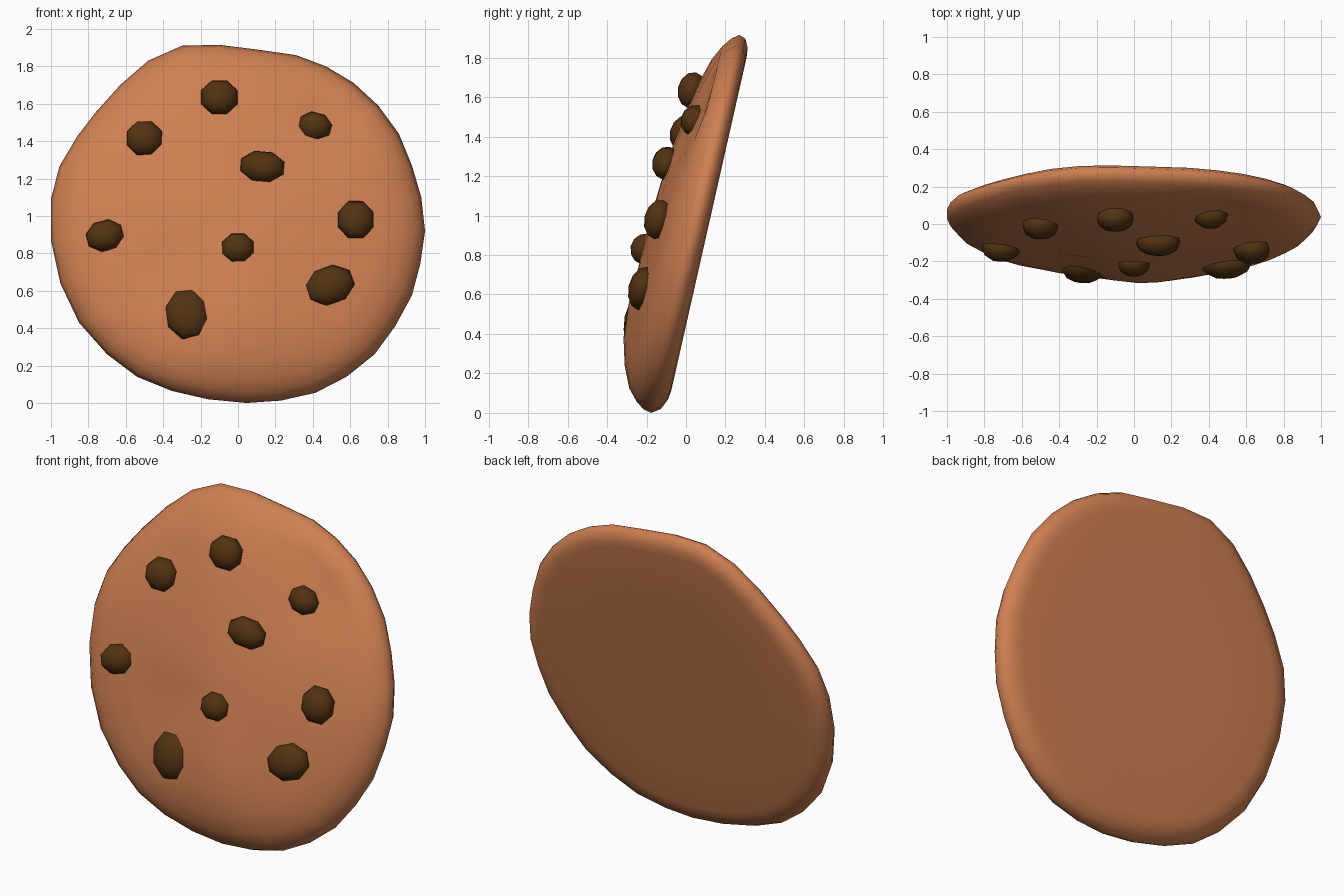
import bpy, bmesh, math
from mathutils import Matrix, Vector

cube = bpy.data.objects.get("Cube")
if cube:
    bpy.data.objects.remove(cube, do_unlink=True)


def material(name, rgb):
    mat = bpy.data.materials.new(name)
    mat.use_nodes = True
    mat.diffuse_color = (*rgb, 1)
    mat.node_tree.nodes["Principled BSDF"].inputs["Base Color"].default_value = (*rgb, 1)
    return mat


def finish(bm, name, mat):
    bmesh.ops.recalc_face_normals(bm, faces=bm.faces[:])
    for face in bm.faces:
        face.smooth = True
    mesh = bpy.data.meshes.new(name)
    bm.to_mesh(mesh)
    bm.free()
    mesh.materials.append(mat)
    obj = bpy.data.objects.new(name, mesh)
    bpy.context.collection.objects.link(obj)
    return obj


dough = material("baked dough", (0.62, 0.215, 0.083))
chocolate = material("dark chocolate", (0.085, 0.033, 0.006))

LEAN = 0.226      # backward lean of the flat back
MID = 0.955       # height of the centre

# Uneven round outline (x, z)
outline = [
    (-1, 1.09), (-.955, 1.265), (-.86, 1.425), (-.76, 1.555), (-.63, 1.7),
    (-.48, 1.83), (-.3, 1.91), (-.1, 1.915), (.1, 1.89), (.31, 1.86),
    (.47, 1.8), (.62, 1.71), (.75, 1.59), (.86, 1.44), (.93, 1.27),
    (.98, 1.1), (1, .92), (.975, .745), (.93, .575), (.84, .41),
    (.73, .26), (.58, .14), (.415, .055), (.23, .013), (.045, 0),
    (-.16, .02), (-.355, .065), (-.54, .14), (-.7, .26), (-.85, .43),
    (-.95, .64), (-1, .87)]

# Cross-section from back to front (scale, thickness)
section = [(.6, 0), (.88, 0), (.93, .006), (.98, .03), (1, .07), (.98, .11),
           (.94, .15), (.87, .19), (.75, .225), (.6, .25), (.42, .275), (.22, .295)]

# Soft bumps and hollows on the front (x, z, height, width)
bumps = [(.05, .42, .04, .25), (-.38, .73, -.03, .2), (.52, 1.55, -.04, .25),
         (-.15, 1.45, .01, .25)]


def surface_point(x, z, thick):
    t = thick * (1 - 0.1 * (z - MID))
    if thick > 0.15:
        for bx, bz, height, width in bumps:
            t += height * math.exp(-((x - bx) ** 2 + (z - bz) ** 2) / width ** 2)
    return Vector((x, LEAN * z - 0.1 - t, z))


# Cookie body
bm = bmesh.new()
rings = [[bm.verts.new(surface_point(x * s, MID + (z - MID) * s, t)) for x, z in outline]
         for s, t in section]
count = len(outline)
for a, b in zip(rings, rings[1:]):
    for i in range(count):
        j = (i + 1) % count
        bm.faces.new((a[i], a[j], b[j], b[i]))
bm.faces.new(rings[0])
centre = bm.verts.new(surface_point(0, MID, .305))
for i in range(count):
    bm.faces.new((rings[-1][i], rings[-1][(i + 1) % count], centre))
finish(bm, "cookie_body", dough)

# Chocolate chips: x, y, z, half width, half height, roll in degrees
chips = [
    (-.10, .03, 1.635, .105, .10, 0), (-.50, -.01, 1.415, .102, .10, 0),
    (.41, .045, 1.48, .095, .08, -15), (.13, -.10, 1.265, .125, .088, -5),
    (-.71, -.13, .895, .107, .088, 15), (.63, -.14, .98, .102, .11, 0),
    (0, -.21, .83, .092, .085, 0), (.49, -.22, .63, .138, .108, 20),
    (-.27, -.24, .475, .122, .145, 8)]
for n, (x, y, z, rx, rz, roll) in enumerate(chips, 1):
    bm = bmesh.new()
    bmesh.ops.create_uvsphere(bm, u_segments=8, v_segments=6, radius=1)
    place = (Matrix.Translation((x, y, z))
             @ Matrix.Rotation(-math.atan(LEAN), 4, 'X')
             @ Matrix.Rotation(math.radians(-roll), 4, 'Y')
             @ Matrix.Diagonal((rx, .072, rz, 1))
             @ Matrix.Rotation(math.radians(90), 4, 'X')
             @ Matrix.Rotation(math.radians(22.5), 4, 'Z'))
    bmesh.ops.transform(bm, matrix=place, verts=bm.verts[:])
    finish(bm, f"chocolate_chip_{n}", chocolate)
